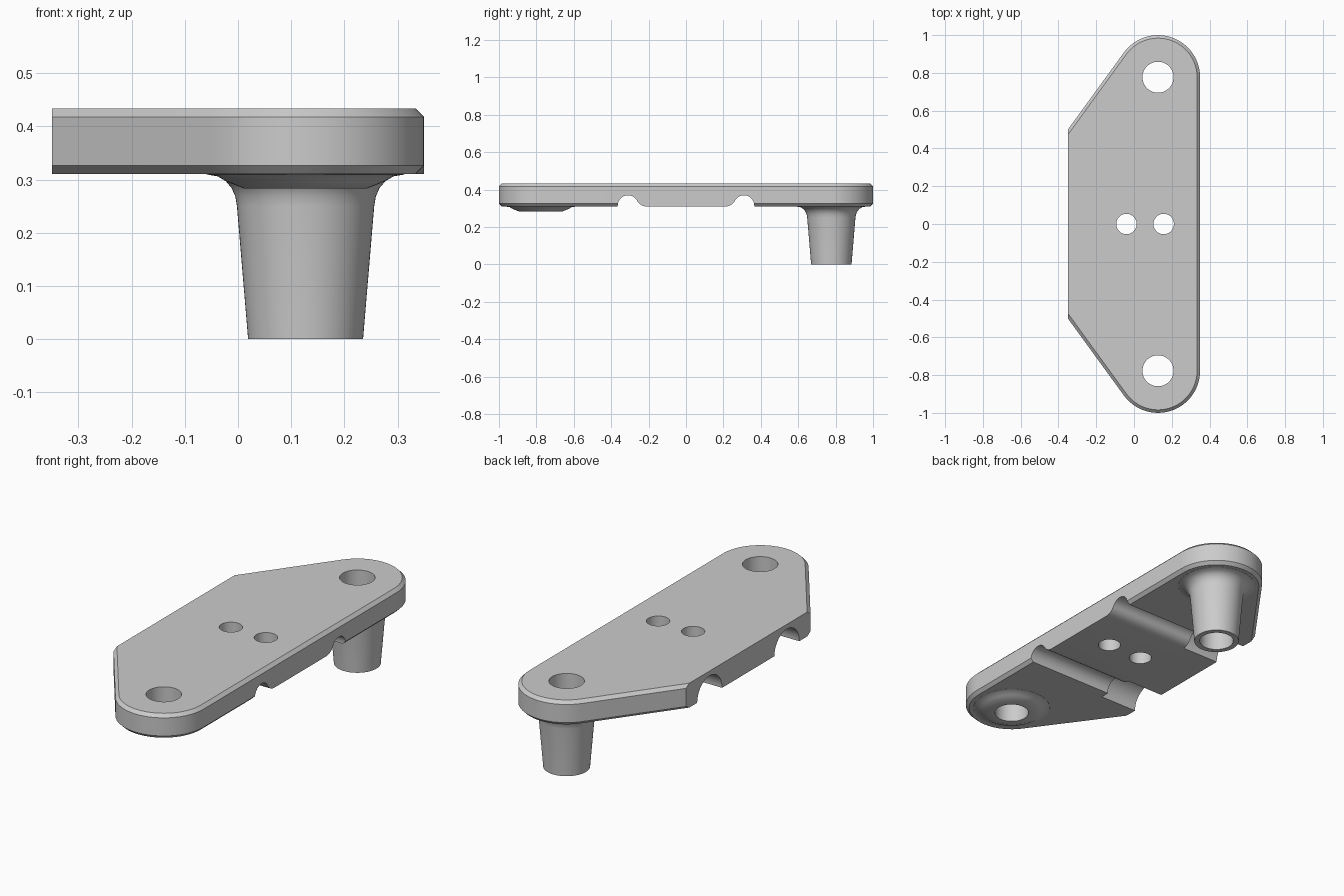
import bpy, bmesh
from math import sin, cos, pi, radians, atan2, acos, hypot

cube = bpy.data.objects.get("Cube")
if cube:
    bpy.data.objects.remove(cube)

HALF_X = 0.35
BOTTOM, TOP, CHAMFER = 0.31, 0.434, 0.016
END_X, END_Y, END_R = 0.127, 0.777, 0.223
CORNER_Y = 0.5
GROOVE_Y = 0.31

grey = bpy.data.materials.new("mid_grey")
grey.use_nodes = True
colour = (0.6, 0.6, 0.6, 1)
grey.diffuse_color = colour
grey.node_tree.nodes["Principled BSDF"].inputs["Base Color"].default_value = colour


def loft(name, rings):
    """Closed solid through rings that all have the same number of points."""
    bm = bmesh.new()
    loops = [[bm.verts.new(p) for p in ring] for ring in rings]
    n = len(loops[0])
    for a, b in zip(loops, loops[1:]):
        for i in range(n):
            j = (i + 1) % n
            bm.faces.new((a[i], a[j], b[j], b[i]))
    bm.faces.new(loops[0])
    bm.faces.new(loops[-1])
    bmesh.ops.recalc_face_normals(bm, faces=bm.faces)
    mesh = bpy.data.meshes.new(name)
    bm.to_mesh(mesh)
    bm.free()
    mesh.materials.append(grey)
    obj = bpy.data.objects.new(name, mesh)
    bpy.context.collection.objects.link(obj)
    return obj


def lathe(name, x, y, profile, steps=64):
    """Solid of revolution from (radius, z) points."""
    turn = [2 * pi * i / steps for i in range(steps)]
    return loft(name, [[(x + r * cos(a), y + r * sin(a), z) for a in turn]
                       for r, z in profile])


def prism(name, profile, x0, x1):
    """Extrude (y, z) points along x."""
    return loft(name, [[(x, y, z) for y, z in profile] for x in (x0, x1)])


def arc(cy, cz, r, a0, a1, steps):
    angles = [a0 + (a1 - a0) * i / steps for i in range(steps + 1)]
    return [(cy + r * cos(a), cz + r * sin(a)) for a in angles]


def combine(target, tool, operation):
    mod = target.modifiers.new(operation.lower(), 'BOOLEAN')
    mod.operation, mod.solver, mod.object = operation, 'EXACT', tool
    bpy.context.view_layer.objects.active = target
    bpy.ops.object.modifier_apply(modifier=mod.name)
    bpy.data.objects.remove(tool)


# Plate outline: straight right edge, round ends, slanted left corners
dx, dy = -HALF_X - END_X, CORNER_Y - END_Y
tangent = atan2(dy, dx) + 2 * pi - acos(END_R / hypot(dx, dy))


def outline(z, inset, middle_inset):
    r = END_R - inset
    corner = END_Y + (r - cos(tangent) * dx) / sin(tangent)
    half = [(HALF_X - middle_inset, GROOVE_Y - 0.02), (HALF_X - inset, GROOVE_Y + 0.02)]
    half += arc(END_X, END_Y, r, 0, tangent, 24)
    half.append((-HALF_X, corner))
    mirrored = [(x, -y) for x, y in reversed(half)]
    return [(x, y, z) for x, y in half + mirrored]


plate = loft("mounting_plate", [
    outline(BOTTOM, CHAMFER, 0),
    outline(BOTTOM + CHAMFER, 0, 0),
    outline(TOP - CHAMFER, 0, 0),
    outline(TOP, CHAMFER, CHAMFER)])

# Tall tapered post and low boss, both flared into the plate
root = [(0.19, 0.315), (0.19, 0.36)]
flare = [(0.129, 0.25), (0.132, 0.268), (0.139, 0.284), (0.15, 0.297),
         (0.165, 0.306), (0.186, 0.3096)]
post = lathe("post", END_X, END_Y, [(0.108, 0)] + flare + root)
boss = lathe("low_boss", END_X, -END_Y,
             [(0.115, 0.283), (0.138, 0.283)][:1] + flare[3:] + root)
combine(plate, post, 'UNION')
combine(plate, boss, 'UNION')

# Cross grooves: narrow with a rolled inner lip, wide and round at the left
meet = radians(151.9)
narrow = arc(GROOVE_Y, 0.315, 0.055, 0, meet, 16)
narrow += arc(0.21, 0.3683, 0.0583, meet - pi, -pi / 2, 8)[1:]
narrow += [(0.21, 0.2), (0.365, 0.2)]
wide = arc(GROOVE_Y, BOTTOM, 0.1, 0, pi, 24) + [(0.21, 0.2), (0.41, 0.2)]
for side in (-1, 1):
    for profile, x0, x1 in ((narrow, -0.2, 0.5), (wide, -0.5, -0.14)):
        cutter = prism("groove_cutter", [(side * y, z) for y, z in profile], x0, x1)
        combine(plate, cutter, 'DIFFERENCE')

# Through holes: large in the post and boss, small in the middle
for x, y, r in ((END_X, END_Y, 0.082), (END_X, -END_Y, 0.082),
                (-0.04, 0, 0.054), (0.157, 0, 0.054)):
    cutter = lathe("hole_cutter", x, y, [(r, -0.1), (r, 0.6)], 48)
    combine(plate, cutter, 'DIFFERENCE')

bpy.ops.object.select_all(action='DESELECT')
plate.select_set(True)
bpy.context.view_layer.objects.active = plate
bpy.ops.object.shade_smooth_by_angle(angle=radians(30))
